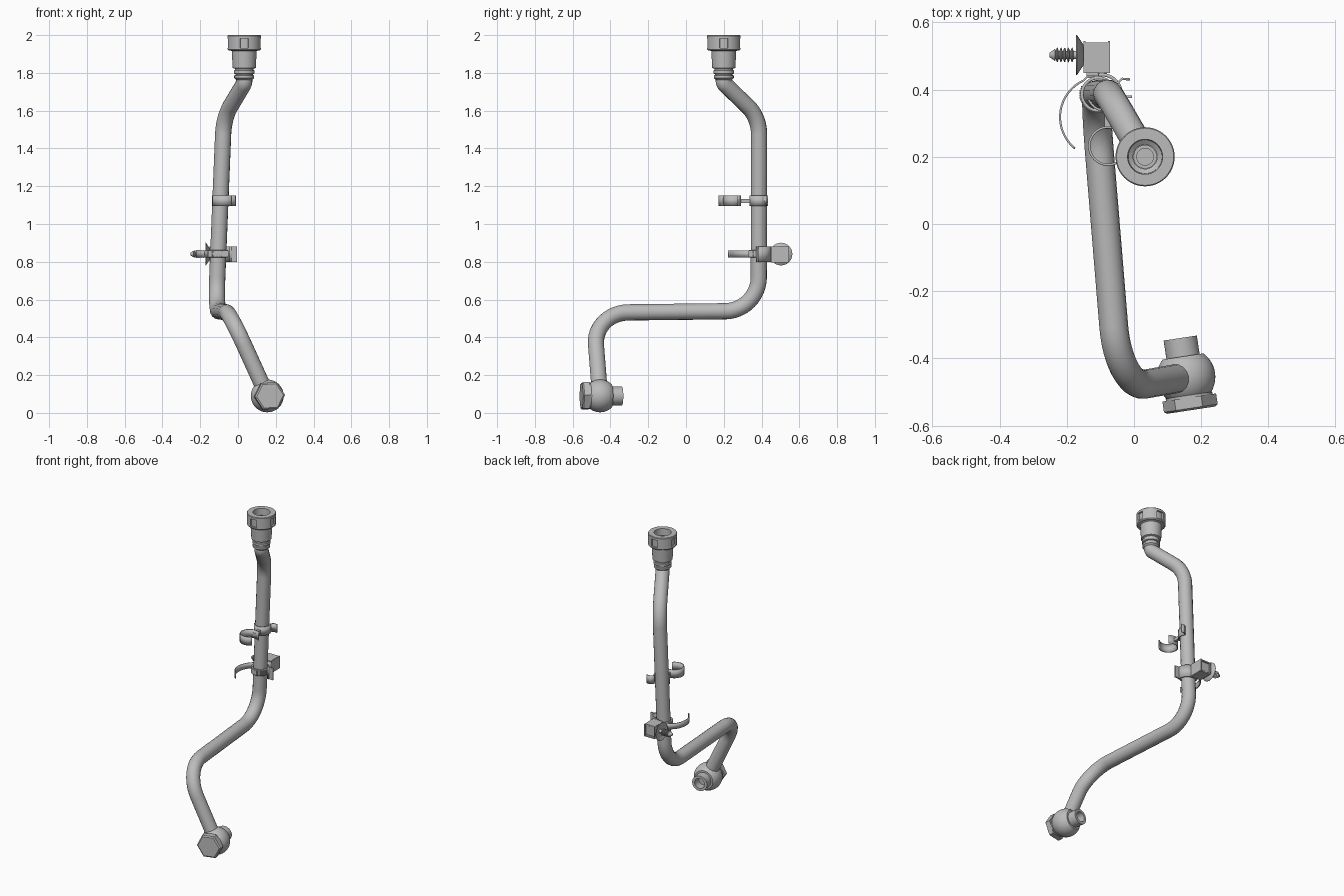
import bpy, bmesh
from math import radians, cos, sin, tan, pi
from mathutils import Vector

cube = bpy.data.objects.get("Cube")
if cube:
    bpy.data.objects.remove(cube)

grey = bpy.data.materials.new("plain grey")
grey.use_nodes = True
grey.diffuse_color = (0.5, 0.5, 0.5, 1)
grey.node_tree.nodes["Principled BSDF"].inputs["Base Color"].default_value = (0.5, 0.5, 0.5, 1)


def finish(obj, angle=35):
    obj.data.materials.append(grey)
    bpy.ops.object.select_all(action="DESELECT")
    obj.select_set(True)
    bpy.context.view_layer.objects.active = obj
    if obj.type == "CURVE":
        bpy.ops.object.convert(target="MESH")
    bpy.ops.object.shade_smooth_by_angle(angle=radians(angle))
    return bpy.context.object


def from_bmesh(name, bm):
    mesh = bpy.data.meshes.new(name)
    bm.to_mesh(mesh)
    bm.free()
    obj = bpy.data.objects.new(name, mesh)
    bpy.context.collection.objects.link(obj)
    return obj


def lathe(name, profile, origin, axis=(0, 0, 1), steps=40, turn=0, recess=None):
    """Revolve (radius, height) points about an axis; recess sinks chosen faces."""
    bm = bmesh.new()
    verts = [bm.verts.new((r * cos(turn), r * sin(turn), h)) for r, h in profile]
    edges = [bm.edges.new(pair) for pair in zip(verts, verts[1:])]
    bmesh.ops.spin(bm, geom=verts + edges, cent=(0, 0, 0), axis=(0, 0, 1),
                   angle=2 * pi, steps=steps, use_merge=True)
    bmesh.ops.remove_doubles(bm, verts=bm.verts, dist=0.0002)
    bmesh.ops.recalc_face_normals(bm, faces=bm.faces)
    if recess:
        chosen = [f for f in bm.faces if recess(f.calc_center_median())]
        bmesh.ops.inset_region(bm, faces=chosen, thickness=0.001, depth=-0.01)
    obj = from_bmesh(name, bm)
    obj.rotation_euler = Vector((0, 0, 1)).rotation_difference(Vector(axis)).to_euler()
    obj.location = origin
    return finish(obj)


def box(name, low, high):
    low, high = Vector(low), Vector(high)
    bm = bmesh.new()
    bmesh.ops.create_cube(bm, size=1)
    for v in bm.verts:
        v.co = Vector(a * b for a, b in zip(v.co, high - low)) + (low + high) / 2
    return finish(from_bmesh(name, bm))


def arc(cx, cy, r, start, end, n=20):
    angles = [radians(start + (end - start) * i / n) for i in range(n + 1)]
    return [(cx + r * cos(a), cy + r * sin(a)) for a in angles]


def strip(name, path, z0, z1, thick):
    """Bent flat band standing upright along a plan path."""
    bm = bmesh.new()
    rows = [[bm.verts.new((x, y, z)) for x, y in path] for z in (z0, z1)]
    for i in range(len(path) - 1):
        bm.faces.new((rows[0][i], rows[0][i + 1], rows[1][i + 1], rows[1][i]))
    obj = from_bmesh(name, bm)
    mod = obj.modifiers.new("thickness", "SOLIDIFY")
    mod.thickness, mod.offset = thick, 0
    return finish(obj)


def tube(name, points, bends, radius):
    """Round tube with a true arc at every inner corner."""
    pts = [Vector(p) for p in points]
    path = [pts[0]]
    for before, p, after, r in zip(pts, pts[1:], pts[2:], bends):
        u, v = (before - p).normalized(), (after - p).normalized()
        half = u.angle(v) / 2
        centre = p + (u + v).normalized() * r / sin(half)
        a, b = (p + d * r / tan(half) - centre for d in (u, v))
        path += [centre + a.normalized().slerp(b.normalized(), i / 12) * r for i in range(13)]
    path.append(pts[-1])
    curve = bpy.data.curves.new(name, "CURVE")
    curve.dimensions = "3D"
    curve.bevel_depth, curve.bevel_resolution = radius, 6
    curve.use_fill_caps = True
    spline = curve.splines.new("POLY")
    spline.points.add(len(path) - 1)
    for sp, co in zip(spline.points, path):
        sp.co = (*co, 1)
    obj = bpy.data.objects.new(name, curve)
    bpy.context.collection.objects.link(obj)
    return finish(obj)


# Main bent pipe
ball = Vector((0.155, -0.455, 0.09))
tube("pipe", [ball, (-0.045, -0.49, 0.53), (-0.117, 0.385, 0.54),
              (-0.075, 0.387, 1.565), (0.033, 0.2, 1.745), (0.033, 0.2, 1.79)],
     (0.18, 0.18, 0.2, 0.03), 0.043)

# Ball fitting, hexagon bolt head and hollow stub on one axis
axis = Vector((-0.15, 0.99, 0)).normalized()
globe = [(0.087 * cos(a), 0.087 * sin(a)) for a in (radians(-45 + 7.5 * i) for i in range(13))]
lathe("ball_fitting", [(0, globe[0][1])] + globe + [(0, globe[-1][1])], ball, axis)
lathe("bolt_washer", [(0, -0.075), (0.07, -0.075), (0.07, -0.055), (0, -0.055)], ball, axis)
lathe("bolt_head", [(0, -0.1), (0.072, -0.1), (0.081, -0.094), (0.081, -0.062), (0, -0.062)],
      ball, axis, steps=6, turn=radians(5))
lathe("bolt_stub", [(0.05, 0.05), (0.05, 0.117), (0.033, 0.117), (0.033, 0.06), (0, 0.06)],
      ball, axis)

# Quick connector with recessed collar and open bore
top = (0.033, 0.2, 0)
lathe("connector_body",
      [(0.035, 1.755), (0.044, 1.765), (0.053, 1.772), (0.053, 1.785), (0.047, 1.788),
       (0.047, 1.794), (0.055, 1.797), (0.055, 1.812), (0.05, 1.815), (0.05, 1.822),
       (0.061, 1.826), (0.066, 1.915), (0.08, 1.922)], top)


def slot(c):
    return 1.93 < c.z < 1.985 and c.xy.length > 0.08 and \
        abs(((math_angle(c) + 45) % 90) - 45) < 14


def math_angle(c):
    return Vector((1, 0)).angle_signed(c.xy) * 180 / pi


lathe("connector_collar",
      [(0.06, 1.918), (0.082, 1.918), (0.088, 1.924), (0.088, 1.932), (0.088, 1.982),
       (0.088, 1.996), (0.085, 2.0), (0.052, 2.0), (0.05, 1.955), (0.036, 1.945),
       (0.036, 1.85), (0, 1.85)], top, steps=48, recess=slot)
lathe("connector_seal", [(0.035, 1.85), (0.035, 1.962), (0.025, 1.962), (0.025, 1.85)], top)

# Upper double clip: open ring, neck and pipe clasp
strip("clip_ring", arc(-0.077, 0.232, 0.056, 50, 320, 28), 1.095, 1.15, 0.007)
box("clip_neck", (-0.088, 0.282, 1.112), (-0.07, 0.345, 1.132))
strip("clip_clasp", arc(-0.09, 0.386, 0.047, 200, 400, 24) + [(-0.035, 0.432), (-0.012, 0.43)],
      1.095, 1.15, 0.007)

# Lower cable tie: band, curved tail and ratchet teeth
px, py = -0.106, 0.386
strip("tie_band", arc(px, py, 0.049, 0, 360, 36), 0.822, 0.862, 0.009)
tail = [(-0.1, 0.437), (-0.14, 0.437)] + arc(-0.1, 0.318, 0.12, 115, 231, 24)
strip("tie_tail", tail, 0.823, 0.86, 0.006)
for i in range(28):
    a = radians(155 + i * 7)
    c = Vector((px + 0.054 * cos(a), py + 0.054 * sin(a), 0.842))
    half = Vector((0.0025, 0.0025, 0.017))
    box("tie_tooth", c - half, c + half)

# Saddle and hollow block behind the pipe
strip("saddle", arc(px + 0.01, py, 0.058, -15, 100, 18), 0.8, 0.88, 0.01)
box("saddle_lip", (-0.04, 0.375, 0.8), (-0.006, 0.383, 0.88))
box("block_core", (-0.142, 0.44, 0.81), (-0.08, 0.535, 0.87))
for z in (0.797, 0.873):
    box("block_flange", (-0.147, 0.45, z), (-0.074, 0.54, z + 0.008))
for x in (-0.15, -0.078):
    box("block_side", (x, 0.45, 0.8), (x + 0.006, 0.545, 0.88))

# Round flange with ribbed push-in peg
peg = (-0.15, 0.503, 0.841)
lathe("peg_flange", [(0, 0), (0.03, 0), (0.06, 0.02), (0.06, 0.023), (0.025, 0.01), (0, 0.01)],
      peg, (-1, 0, 0))
ribs = [p for i in range(5) for p in ((0.012, 0.03 + i * 0.011), (0.022, 0.033 + i * 0.011),
                                      (0.02, 0.036 + i * 0.011), (0.012, 0.039 + i * 0.011))]
lathe("peg", [(0.012, 0)] + ribs + [(0.018, 0.085), (0.006, 0.102), (0, 0.102)],
      peg, (-1, 0, 0), steps=20)
